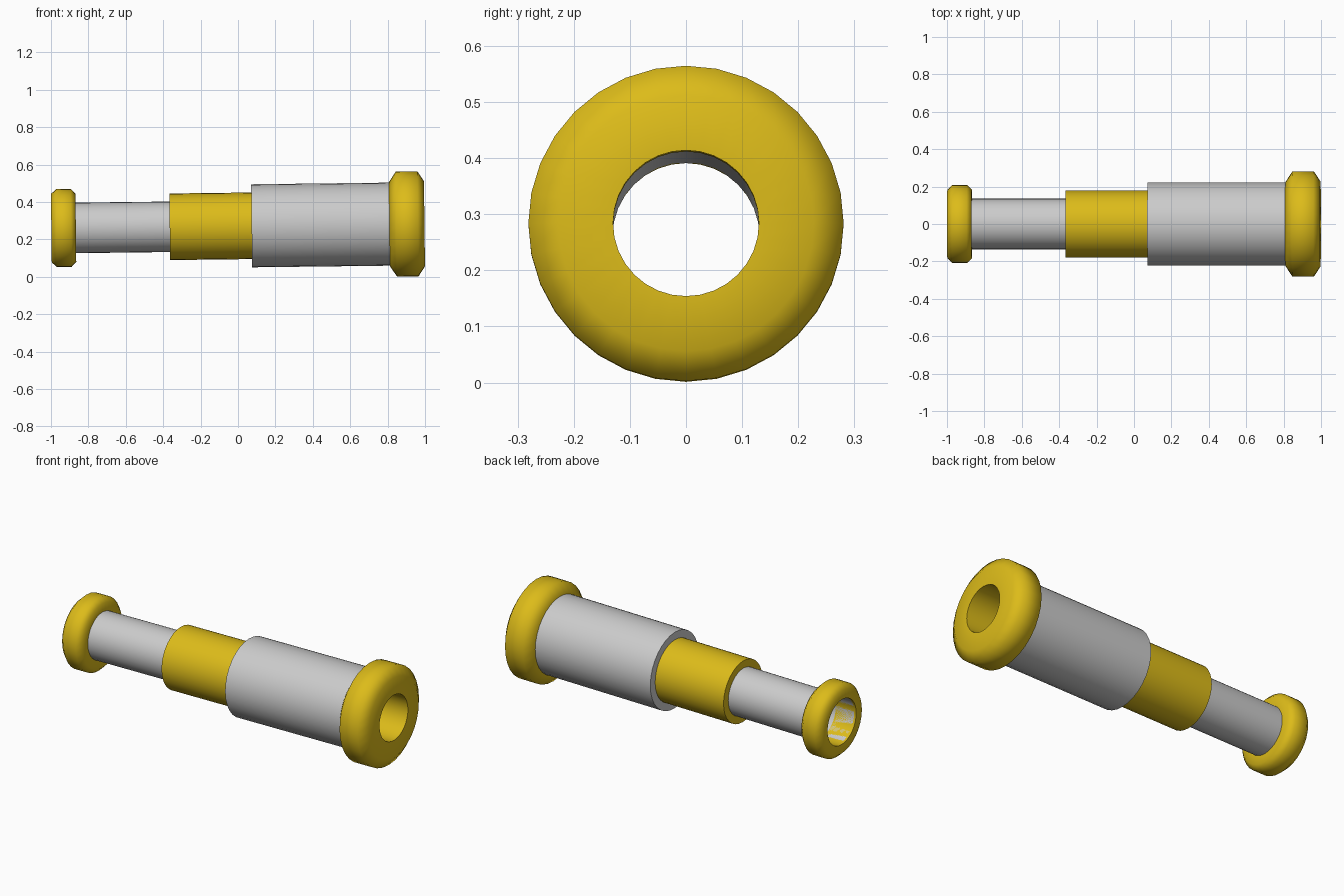
import bpy, bmesh, math
from mathutils import Matrix

if "Cube" in bpy.data.objects:
    bpy.data.objects.remove(bpy.data.objects["Cube"])

SIDES = 32
TILT = -0.012       # slight rise towards the large end
MID_Z = 0.272       # axis height at x = 0

gold = bpy.data.materials.new("gold")
gold.diffuse_color = (0.72, 0.50, 0.01, 1)
gold.use_nodes = True
gold.node_tree.nodes["Principled BSDF"].inputs["Base Color"].default_value = gold.diffuse_color


def lathe(name, profile, mat=None, angle=50):
    """Revolve a closed (x, radius) profile around the tilted long axis."""
    bm = bmesh.new()
    rings = []
    for k in range(SIDES):
        a = 2 * math.pi * k / SIDES
        rings.append([bm.verts.new((x, r * math.sin(a), r * math.cos(a)))
                      for x, r in profile])
    n = len(profile)
    for k in range(SIDES):
        p, q = rings[k], rings[(k + 1) % SIDES]
        for i in range(n):
            j = (i + 1) % n
            bm.faces.new((p[i], p[j], q[j], q[i]))
    bmesh.ops.recalc_face_normals(bm, faces=bm.faces)
    bm.transform(Matrix.Translation((0, 0, MID_Z)) @ Matrix.Rotation(TILT, 4, 'Y'))
    mesh = bpy.data.meshes.new(name)
    bm.to_mesh(mesh)
    bm.free()
    obj = bpy.data.objects.new(name, mesh)
    bpy.context.collection.objects.link(obj)
    if mat:
        mesh.materials.append(mat)
    bpy.ops.object.select_all(action='DESELECT')
    obj.select_set(True)
    bpy.context.view_layer.objects.active = obj
    bpy.ops.object.shade_smooth_by_angle(angle=math.radians(angle))
    return obj


def tube(name, x0, x1, outer, inner, mat=None):
    return lathe(name, [(x0, inner), (x0, outer), (x1, outer), (x1, inner)], mat)


# Three telescoping tubes; the narrow one carries the open bore
tube("narrow_tube", -0.985, 0.985, 0.135, 0.131)
tube("middle_tube", -0.365, 0.10, 0.178, 0.135, gold)
tube("wide_tube", 0.073, 0.84, 0.222, 0.135)

# Bevelled end collars
lathe("eyepiece_collar", [(-0.998, 0.131), (-0.998, 0.183), (-0.97, 0.209),
                          (-0.893, 0.209), (-0.867, 0.183), (-0.867, 0.131)], gold, 60)
lathe("front_collar", [(0.81, 0.13), (0.81, 0.225), (0.847, 0.281), (0.962, 0.281),
                       (0.997, 0.228), (0.997, 0.13)], gold, 60)
